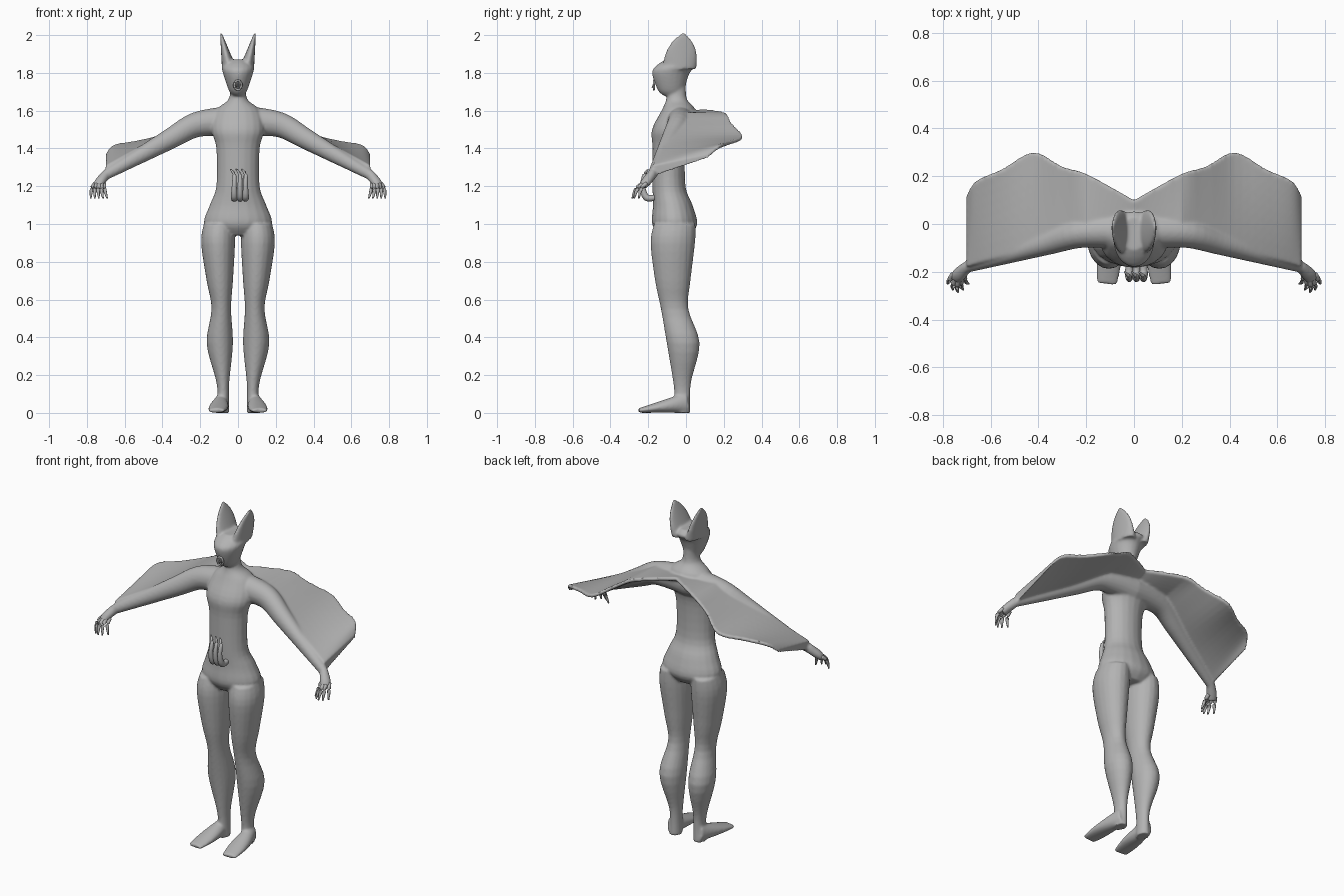
import bpy, bmesh
from math import sin, cos, pi
from mathutils import Vector

cube = bpy.data.objects.get("Cube")
if cube:
    bpy.data.objects.remove(cube, do_unlink=True)

grey = bpy.data.materials.new("plain grey")
grey.use_nodes = True
shade = 0.45
grey.diffuse_color = (shade, shade, shade, 1)
grey.node_tree.nodes["Principled BSDF"].inputs["Base Color"].default_value = grey.diffuse_color


def refine(stations, steps=4):
    """Smoothly resample a short list of number tuples."""
    points = [Vector(p) for p in stations]
    last = points[-1]
    points = [points[0]] + points + [last]
    result = []
    for before, start, end, after in zip(points, points[1:], points[2:], points[3:]):
        leave, arrive = (end - before) / 2, (after - start) / 2
        for i in range(steps):
            t = i / steps
            ease = t * t * (3 - 2 * t)
            result.append(start.lerp(end, ease) + leave * (t * (1 - t) ** 2)
                          - arrive * (t * t * (1 - t)))
    return result + [last]


def skin(bm, rings):
    """Bridge rings of points into a closed skin."""
    rows = [[bm.verts.new(point) for point in ring] for ring in rings]
    count = len(rows[0])
    for near, far in zip(rows, rows[1:]):
        for i in range(count):
            j = (i + 1) % count
            bm.faces.new((near[i], near[j], far[j], far[i]))
    bm.faces.new(rows[0])
    bm.faces.new(rows[-1])


def tube(bm, stations, side=1, level=False, count=20):
    """Loft ellipses; each station is x, y, z, half width, half depth."""
    stations = refine(stations)
    centres = [Vector((s[0] * side, s[1], s[2])) for s in stations]
    rings = []
    for i, (centre, station) in enumerate(zip(centres, stations)):
        across, along = Vector((1, 0, 0)), Vector((0, 1, 0))
        if not level:
            ahead = centres[min(i + 1, len(centres) - 1)]
            behind = centres[max(i - 1, 0)]
            heading = (ahead - behind).normalized()
            steep = abs(heading.z) > 0.8
            across = heading.cross(Vector((0, steep, not steep))).normalized()
            along = across.cross(heading)
        angles = [2 * pi * k / count for k in range(count)]
        rings.append([centre + across * cos(a) * station[3] + along * sin(a) * station[4]
                      for a in angles])
    skin(bm, rings)


def arm_line(x):
    """Centre of the arm, level at the shoulder and then sloping down."""
    reach = max(x - 0.2, 0)
    return Vector((x, -0.03 - 0.3 * reach, 1.54 - 0.56 * reach))


def wing(bm, trailing_edge, side, columns=8):
    """Thin skin hung from the arm line to the trailing edge."""
    rings = []
    for edge in refine(trailing_edge):
        lead = arm_line(edge.x) + Vector((0, 0, 0.02))
        top, under = [], []
        for i in range(columns + 1):
            t = i / columns
            point = lead.lerp(edge, t)
            point.x *= side
            half = Vector((0, 0, 0.03 - 0.02 * t))
            top.append(point + half)
            under.append(point - half)
        rings.append(top + under[::-1])
    skin(bm, rings)


def finish(name, bm):
    """Turn a bmesh into a smooth grey object."""
    bmesh.ops.recalc_face_normals(bm, faces=bm.faces[:])
    for face in bm.faces:
        face.smooth = True
    mesh = bpy.data.meshes.new(name)
    bm.to_mesh(mesh)
    bm.free()
    mesh.materials.append(grey)
    obj = bpy.data.objects.new(name, mesh)
    bpy.context.collection.objects.link(obj)
    return obj


# Profiles of height, depth position and half width
torso = [(0.94, -0.06, 0.1), (1, -0.06, 0.18), (1.1, -0.07, 0.15), (1.2, -0.09, 0.115),
         (1.4, -0.09, 0.115), (1.5, -0.08, 0.14), (1.6, -0.04, 0.12), (1.66, -0.05, 0.05),
         (1.74, -0.05, 0.04)]
head = [(1.68, -0.07, 0.03), (1.71, -0.08, 0.05), (1.8, -0.08, 0.08), (1.84, -0.05, 0.085),
        (1.87, -0.04, 0.05)]
leg = [(1, -0.06, 0.08), (0.9, -0.07, 0.09), (0.7, -0.07, 0.07), (0.55, -0.06, 0.052),
       (0.37, -0.015, 0.07), (0.18, -0.02, 0.037), (0.1, -0.02, 0.03), (0, -0.02, 0.033)]
trailing_edge = [(0, 0.1, 1.6), (0.2, 0.21, 1.58), (0.3, 0.24, 1.53), (0.42, 0.3, 1.46),
                 (0.55, 0.23, 1.43), (0.66, 0.18, 1.41), (0.7, 0.12, 1.36)]
fractions = [i / 6 for i in range(7)]

# Torso, neck and head
body = bmesh.new()
tube(body, [(0, y, z, r, 0.03 + r / 2) for z, y, r in torso], level=True)
tube(body, [(0, y, z, r, r + 0.02) for z, y, r in head], level=True)

for side in (1, -1):
    # Pointed ear, thin towards the tip
    tube(body, [(0.045 + 0.045 * t, 0.02 * t - 0.035, 1.82 + 0.19 * t,
                 0.04 - 0.035 * t, 0.09 - 0.08 * t ** 3) for t in fractions], side, level=True)
    # Leg
    tube(body, [(0.065 + r * 0.45, y, z, r, r + 0.01 + z / 50) for z, y, r in leg], side, level=True)
    # Foot, resting on the ground and flattening towards the toes
    soles = [(t, 0.055 - 0.043 * t) for t in fractions]
    tube(body, [(0.088 + 0.025 * t, 0.01 - 0.26 * t, high, 0.028 + 0.024 * sin(pi * t * 0.8), high)
                for t, high in soles], side)
    # Arm, wing and palm
    arm = [(*arm_line(t * 0.7), 0.08 - 0.056 * t, 0.085 - 0.058 * t) for t in fractions]
    tube(body, arm, side)
    wing(body, trailing_edge, side)
    tube(body, [arm[-1], (0.73, -0.21, 1.225, 0.03, 0.025), (0.745, -0.23, 1.2, 0.028, 0.02)], side)

body_object = finish("body", body)
fuse = body_object.modifiers.new("fuse", 'REMESH')
fuse.mode = 'VOXEL'
fuse.voxel_size = 0.007
fuse.use_smooth_shade = True
relax = body_object.modifiers.new("relax", 'SMOOTH')
relax.iterations = 7

# Fingers and thumbs fanned around each palm
for side, label in ((1, "left"), (-1, "right")):
    fingers = bmesh.new()
    for i in range(5):
        bow = sin(pi * i / 4)
        base = Vector((0.757 - 0.012 * i, -0.21 - 0.02 * bow, 1.215))
        tip = Vector((0.78 - 0.022 * i, -0.25 - 0.035 * bow, 1.135))
        knuckle = base.lerp(tip, 0.5) + Vector((0.006, -0.008, 0.01))
        tube(fingers, [(*base, 0.011, 0.011), (*knuckle, 0.01, 0.01), (*tip, 0.004, 0.004)],
             side, count=10)
    finish(label + "_fingers", fingers)

# Curled claws on the belly
claws = bmesh.new()
for x in (-0.02, 0.01, 0.04):
    path = [(x, -0.16, 1.14, 0.014), (x, -0.21, 1.14, 0.018), (x, -0.23, 1.2, 0.013),
            (x, -0.22, 1.26, 0.01), (x - 0.02, -0.2, 1.29, 0.003)]
    tube(claws, [(*station, station[-1]) for station in path], count=12)
finish("belly_claws", claws)

# Puckered mouth with small teeth
mouth = bmesh.new()
turns = [2 * pi * t for t in fractions]
tube(mouth, [(0.02 * cos(a), -0.17, 1.735 + 0.024 * sin(a), 0.006, 0.006) for a in turns], count=8)
for x in (-0.009, 0, 0.009):
    tube(mouth, [(x, -0.165, 1.755, 0.005, 0.005), (x, -0.18, 1.72, 0.002, 0.002)], count=8)
finish("mouth", mouth)
